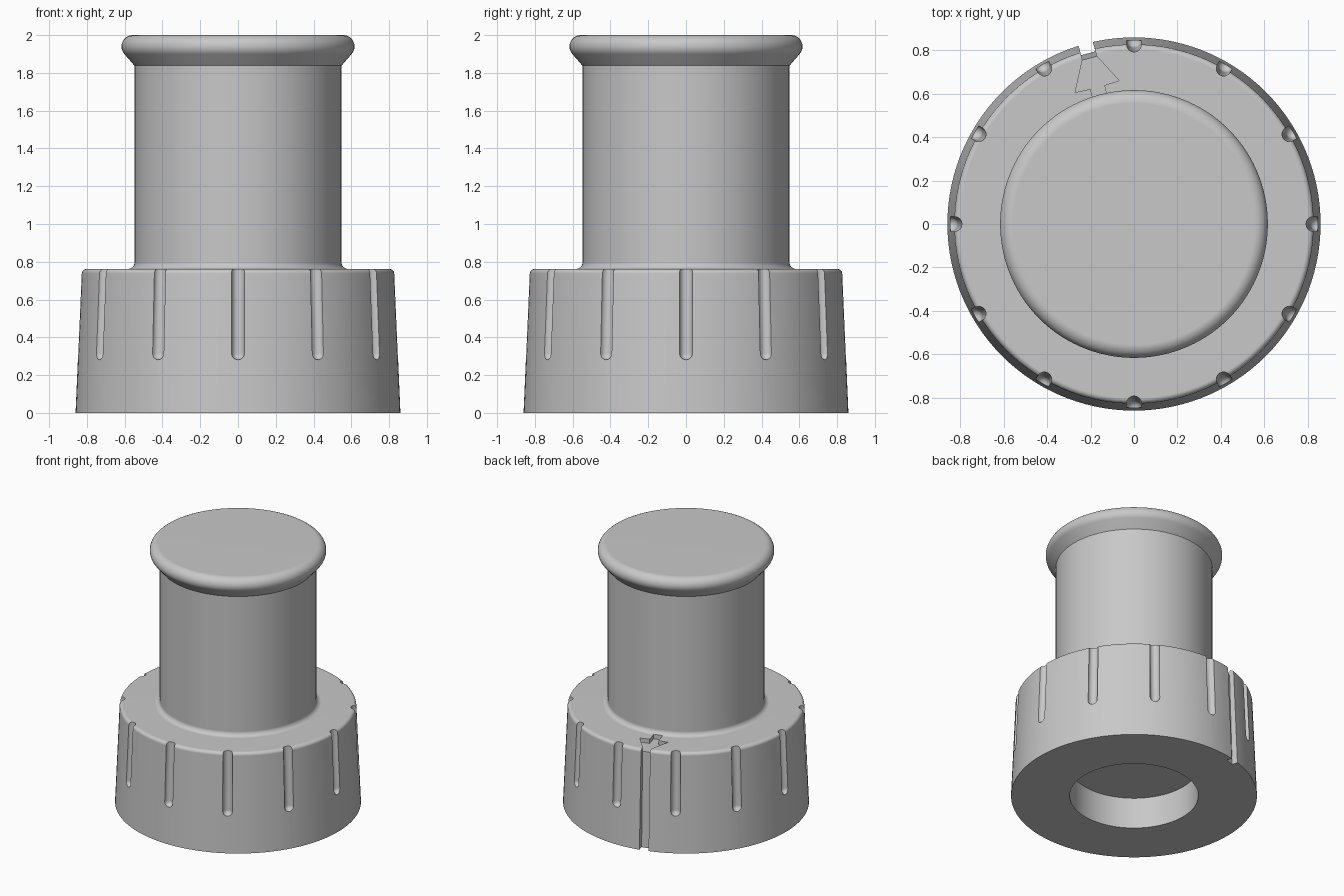
import bpy
import bmesh
from math import radians, sin, cos, atan2
from mathutils import Matrix, Vector

if "Cube" in bpy.data.objects:
    bpy.data.objects.remove(bpy.data.objects["Cube"])

grey = bpy.data.materials.new("light grey")
grey.use_nodes = True
colour = (0.58, 0.58, 0.58, 1)
grey.diffuse_color = colour
grey.node_tree.nodes["Principled BSDF"].inputs["Base Color"].default_value = colour


def add_object(name, bm):
    bmesh.ops.recalc_face_normals(bm, faces=bm.faces)
    mesh = bpy.data.meshes.new(name)
    bm.to_mesh(mesh)
    bm.free()
    mesh.materials.append(grey)
    obj = bpy.data.objects.new(name, mesh)
    bpy.context.collection.objects.link(obj)
    return obj


def arc(r, z, radius, start, end, steps):
    """Points of a rounded corner in the (radius, height) profile."""
    angles = [radians(start + (end - start) * i / steps) for i in range(steps + 1)]
    return [(r + radius * cos(a), z + radius * sin(a)) for a in angles]


def lathe(name, profile, segments):
    bm = bmesh.new()
    verts = [bm.verts.new((r, 0, z)) for r, z in profile]
    edges = [bm.edges.new(pair) for pair in zip(verts, verts[1:])]
    bmesh.ops.spin(bm, geom=verts + edges, axis=(0, 0, 1), cent=(0, 0, 0),
                   angle=radians(360), steps=segments)
    bmesh.ops.remove_doubles(bm, verts=bm.verts, dist=0.0001)
    return add_object(name, bm)


def prism(name, outline, bottom, top, turn):
    """Extrude an (x, y) outline between two heights; each height may shift x."""
    bm = bmesh.new()
    rings = [[bm.verts.new((x + shift, y, z)) for x, y in outline]
             for z, shift in (bottom, top)]
    for ring in rings:
        bm.faces.new(ring)
    count = len(outline)
    for i in range(count):
        j = (i + 1) % count
        bm.faces.new((rings[0][i], rings[0][j], rings[1][j], rings[1][i]))
    bm.transform(Matrix.Rotation(turn, 4, 'Z'))
    return add_object(name, bm)


# Turned body: bored base, tapered collar, filleted shaft and rounded head
profile = [(0, 0.24), (0.45, 0.24), (0.45, 0), (0.86, 0)]
profile += arc(0.803, 0.737, 0.025, 3, 90, 5)
profile += arc(0.583, 0.797, 0.035, 270, 180, 6)
profile += [(0.548, 1.838)]
profile += arc(0.557, 1.94, 0.06, -42, 90, 12)
profile += [(0, 2)]
cap = lathe("bottle_cap", profile, 120)

# Round-ended grip grooves, tilted to follow the collar taper
bm = bmesh.new()
radius, low, high = 0.034, 0.315, 0.9
lean = atan2(0.032, 0.74)
sides = 16
for k in range(12):
    place = (Matrix.Rotation(radians(30 * k), 4, 'Z')
             @ Matrix.Translation((0.846, 0, low)) @ Matrix.Rotation(-lean, 4, 'Y'))
    rings = []
    heights = [(radius * cos(a), -radius * sin(a))
               for a in (radians(d) for d in (72, 54, 36, 18, 0))] + [(radius, high - low)]
    for r, z in heights:
        rings.append([bm.verts.new(place @ Vector((r * cos(radians(360 * s / sides)),
                                                   r * sin(radians(360 * s / sides)), z)))
                      for s in range(sides)])
    tip = bm.verts.new(place @ Vector((0, 0, -radius)))
    for s in range(sides):
        t = (s + 1) % sides
        bm.faces.new((tip, rings[0][t], rings[0][s]))
        for a, b in zip(rings, rings[1:]):
            bm.faces.new((a[s], a[t], b[t], b[s]))
    bm.faces.new(rings[-1])
grooves = add_object("grip_groove_cutter", bm)

# Full-height alignment slot and recessed arrow at the back
turn = radians(105)
slot = prism("slot_cutter", [(0.814, -0.034), (1, -0.034), (1, 0.034), (0.814, 0.034)],
             (-0.05, 0.002), (0.85, -0.026), turn)
half_arrow = [(0.57, 0.033), (0.653, 0.033), (0.656, 0.105), (0.8, 0.03)]
outline = half_arrow + [(x, -y) for x, y in reversed(half_arrow)]
arrow = prism("arrow_cutter", outline, (0.73, 0), (0.85, 0), turn)

# Carve the details into the body
bpy.context.view_layer.objects.active = cap
cap.select_set(True)
for cutter in (grooves, slot, arrow):
    cutter.hide_render = True
    cut = cap.modifiers.new(cutter.name, 'BOOLEAN')
    cut.operation = 'DIFFERENCE'
    cut.solver = 'EXACT'
    cut.object = cutter
    bpy.ops.object.modifier_apply(modifier=cut.name)
    bpy.data.objects.remove(cutter)

# Smooth curves, crisp edges and flat planes
bpy.ops.object.select_all(action='DESELECT')
cap.select_set(True)
bpy.ops.object.shade_smooth_by_angle(angle=radians(32))
normals = cap.modifiers.new("flat planes", 'WEIGHTED_NORMAL')
normals.keep_sharp = True
